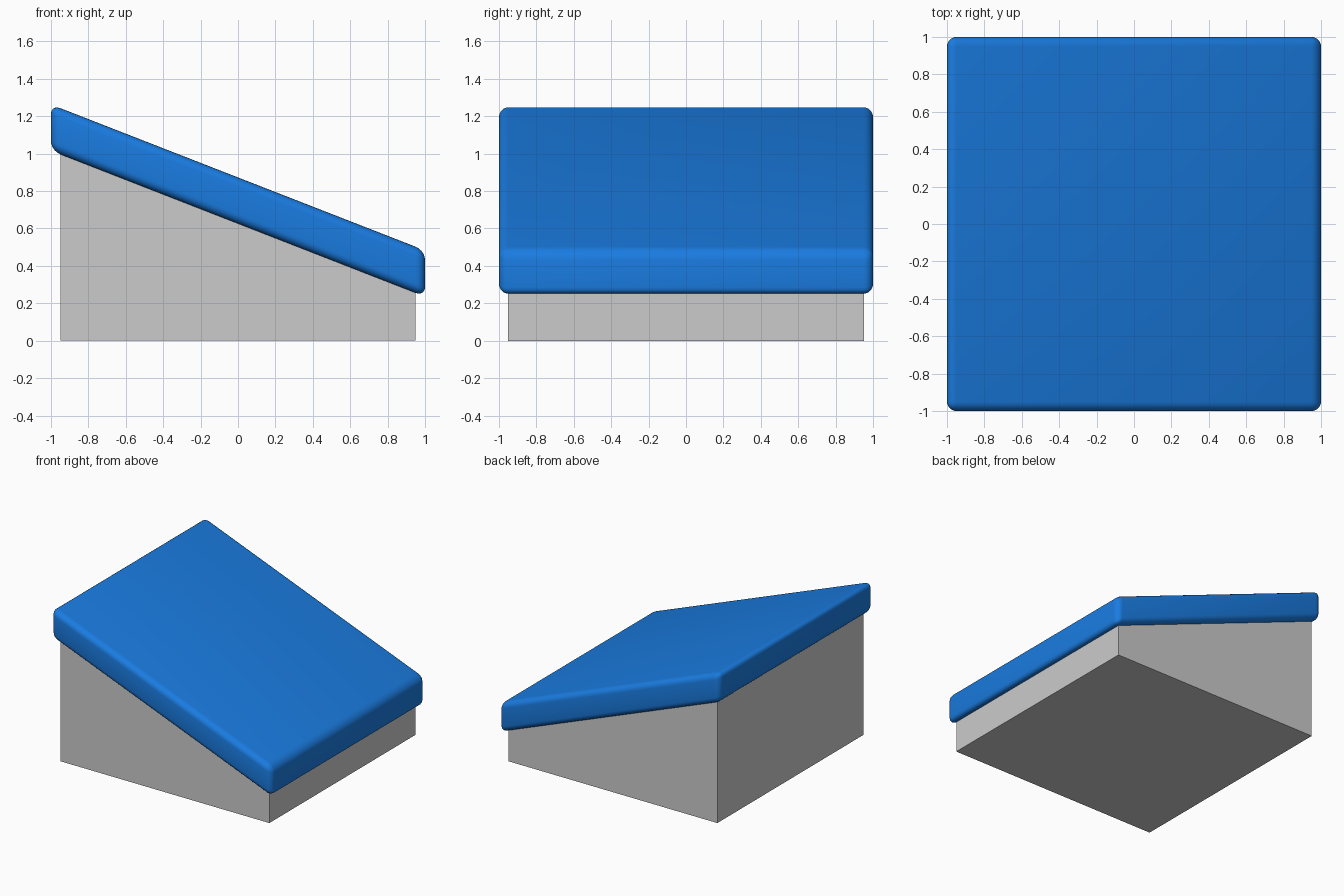
import bpy
import bmesh

if "Cube" in bpy.data.objects:
    bpy.data.objects.remove(bpy.data.objects["Cube"])

SLOPE = -0.39  # drop in z per unit of x


def make_object(name, bm, material=None):
    mesh = bpy.data.meshes.new(name)
    bm.to_mesh(mesh)
    bm.free()
    obj = bpy.data.objects.new(name, mesh)
    bpy.context.collection.objects.link(obj)
    if material:
        mesh.materials.append(material)
    return obj


def box(half, z0, z1):
    bm = bmesh.new()
    bmesh.ops.create_cube(bm, size=2)
    for v in bm.verts:
        v.co.x *= half
        v.co.y *= half
        v.co.z = z1 if v.co.z > 0 else z0
    return bm


# Grey wedge base: box whose top follows the slope
bm = box(0.95, 0, 0.626)
for v in bm.verts:
    if v.co.z > 0.1:
        v.co.z += SLOPE * v.co.x
make_object("wedge_base", bm)

# Blue top slab: rounded box sheared down along x
blue = bpy.data.materials.new("blue")
blue.diffuse_color = (0.01, 0.2, 0.75, 1)
blue.use_nodes = True
blue.node_tree.nodes["Principled BSDF"].inputs["Base Color"].default_value = blue.diffuse_color
bm = box(1.0, 0.626, 0.873)
bmesh.ops.bevel(bm, geom=bm.edges[:], offset=0.05, segments=5,
                profile=0.5, affect='EDGES')
for v in bm.verts:
    v.co.z += SLOPE * v.co.x
slab = make_object("sloped_top", bm, blue)
slab.select_set(True)
bpy.context.view_layer.objects.active = slab
bpy.ops.object.shade_smooth_by_angle()
